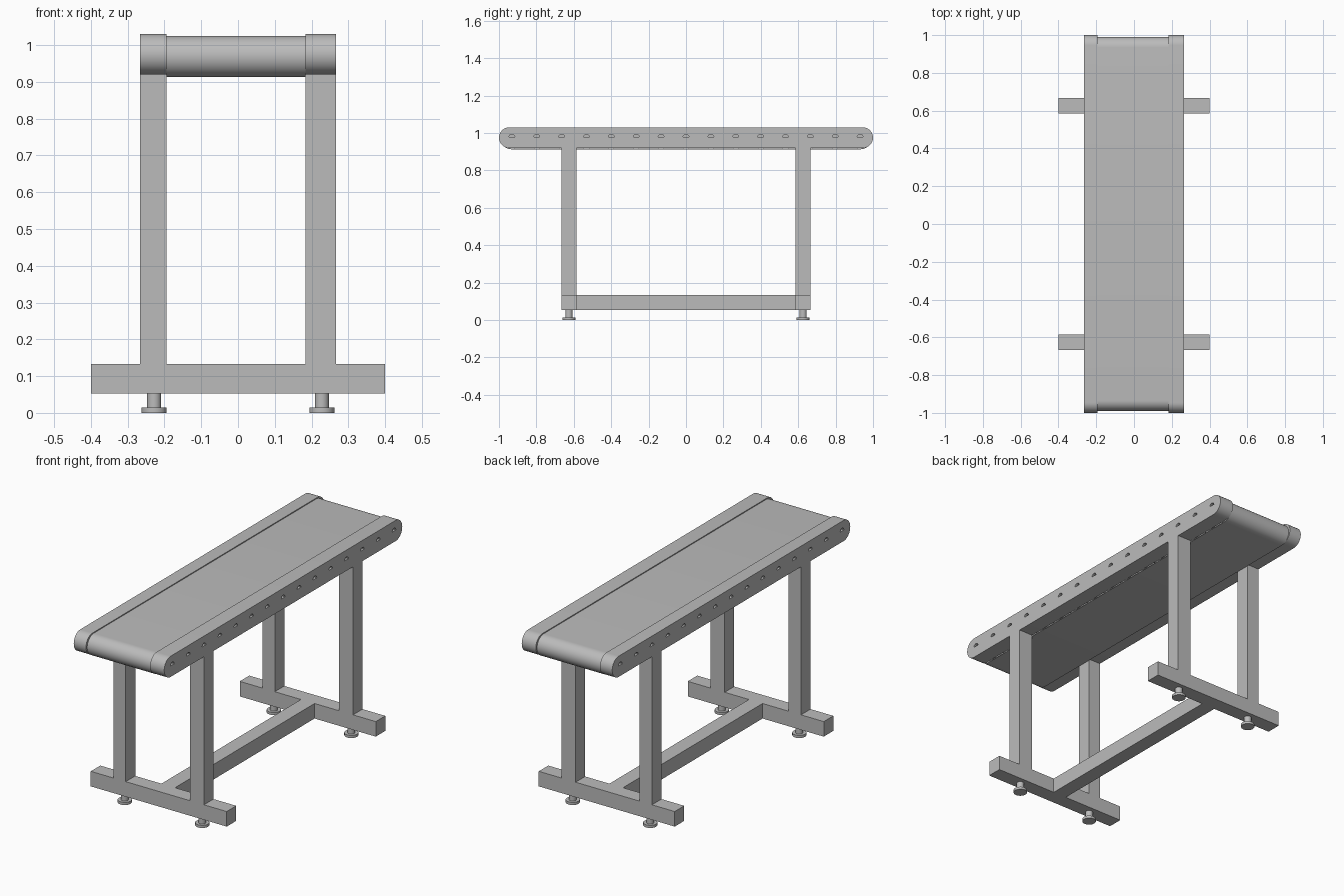
import bpy, bmesh, math
from mathutils import Matrix

default = bpy.data.objects.get("Cube")
if default:
    bpy.data.objects.remove(default, do_unlink=True)

GREY = (0.5, 0.5, 0.5, 1)
metal = bpy.data.materials.new("plain grey")
metal.use_nodes = True
metal.diffuse_color = GREY
metal.node_tree.nodes["Principled BSDF"].inputs["Base Color"].default_value = GREY


def add_object(name, bm, smooth=False):
    bmesh.ops.recalc_face_normals(bm, faces=bm.faces)
    mesh = bpy.data.meshes.new(name)
    bm.to_mesh(mesh)
    bm.free()
    mesh.materials.append(metal)
    obj = bpy.data.objects.new(name, mesh)
    bpy.context.collection.objects.link(obj)
    if smooth:
        bpy.ops.object.select_all(action='DESELECT')
        obj.select_set(True)
        bpy.context.view_layer.objects.active = obj
        bpy.ops.object.shade_smooth_by_angle(angle=math.radians(35))
    return obj


def box(name, x, y, z):
    bm = bmesh.new()
    bmesh.ops.create_cube(bm, size=1)
    for v in bm.verts:
        for i, (lo, hi) in enumerate((x, y, z)):
            v.co[i] = lo if v.co[i] < 0 else hi
    return add_object(name, bm)


def add_cylinder(bm, centre, radius, depth, axis='Z', sides=32):
    turn = Matrix.Rotation(math.pi / 2, 4, 'Y') if axis == 'X' else Matrix()
    bmesh.ops.create_cone(bm, cap_ends=True, segments=sides, radius1=radius,
                          radius2=radius, depth=depth,
                          matrix=Matrix.Translation(centre) @ turn)


def stadium(half_length, radius, z, steps=20):
    """Long profile with round ends, as (y, z) points."""
    points = []
    for side in (1, -1):
        for i in range(steps + 1):
            a = math.pi * i / steps - math.pi / 2
            points.append((side * (half_length - radius + radius * math.cos(a)),
                           z + side * radius * math.sin(a)))
    return points


def extrude_x(bm, points, x0, x1):
    face = bm.faces.new([bm.verts.new((x0, y, z)) for y, z in points])
    new = bmesh.ops.extrude_face_region(bm, geom=[face])["geom"]
    bmesh.ops.translate(bm, vec=(x1 - x0, 0, 0),
                        verts=[v for v in new if isinstance(v, bmesh.types.BMVert)])


SIDES = {"right": (-0.266, -0.194), "left": (0.183, 0.266)}
ENDS = {"front": -0.626, "back": 0.626}
STATIONS = [(i - 7) * 0.133 for i in range(15)]
INNER = (SIDES["right"][1], SIDES["left"][0])

# Half-moon holes along the rails
bm = bmesh.new()
for y in STATIONS:
    arc = [math.pi * i / 10 for i in range(11)]
    extrude_x(bm, [(y + 0.016 * math.cos(a), 0.978 + 0.015 * math.sin(a)) for a in arc],
              -0.3, 0.3)
cutter = add_object("hole_cutter", bm)
cutter.hide_render = True
cutter.hide_viewport = True

# Side rails with rounded ends
for side, (x0, x1) in SIDES.items():
    bm = bmesh.new()
    extrude_x(bm, stadium(1.0, 0.055, 0.975), x0, x1)
    rail = add_object(side + "_rail", bm, smooth=True)
    cut = rail.modifiers.new("holes", 'BOOLEAN')
    cut.operation = 'DIFFERENCE'
    cut.solver = 'EXACT'
    cut.object = cutter

# Belt loop, a thin band around the rollers
bm = bmesh.new()
loops = [[[bm.verts.new((x, y, z)) for y, z in stadium(0.99, r, 0.969)] for x in INNER]
         for r in (0.056,)]
inner = [[bm.verts.new((x, y, z)) for y, z in stadium(0.987, 0.053, 0.969)] for x in INNER]
ring = [loops[0][0], loops[0][1], inner[1], inner[0]]
count = len(ring[0])
for k in range(4):
    a, b = ring[k], ring[(k + 1) % 4]
    for i in range(count):
        j = (i + 1) % count
        bm.faces.new((a[i], a[j], b[j], b[i]))
add_object("belt", bm, smooth=True)

# Rollers inside the belt
bm = bmesh.new()
for y in STATIONS:
    add_cylinder(bm, (sum(INNER) / 2, y, 0.969), 0.053, INNER[1] - INNER[0], 'X')
add_object("rollers", bm, smooth=True)

# Legs, base beams and levelling feet
for end, y in ENDS.items():
    span = (y - 0.04, y + 0.04)
    box(end + "_base_beam", (-0.4, 0.4), span, (0.053, 0.133))
    for side, (x0, x1) in SIDES.items():
        box(f"{end}_{side}_leg", (x0, x1), span, (0.133, 0.925))
        bm = bmesh.new()
        x = 0.228 if side == "left" else -0.228
        add_cylinder(bm, (x, y, 0.007), 0.034, 0.014)
        add_cylinder(bm, (x, y, 0.034), 0.019, 0.04)
        add_object(f"{end}_{side}_foot", bm, smooth=True)

# Long beam joining the two base beams
box("centre_beam", (-0.04, 0.04), (-0.586, 0.586), (0.053, 0.133))
